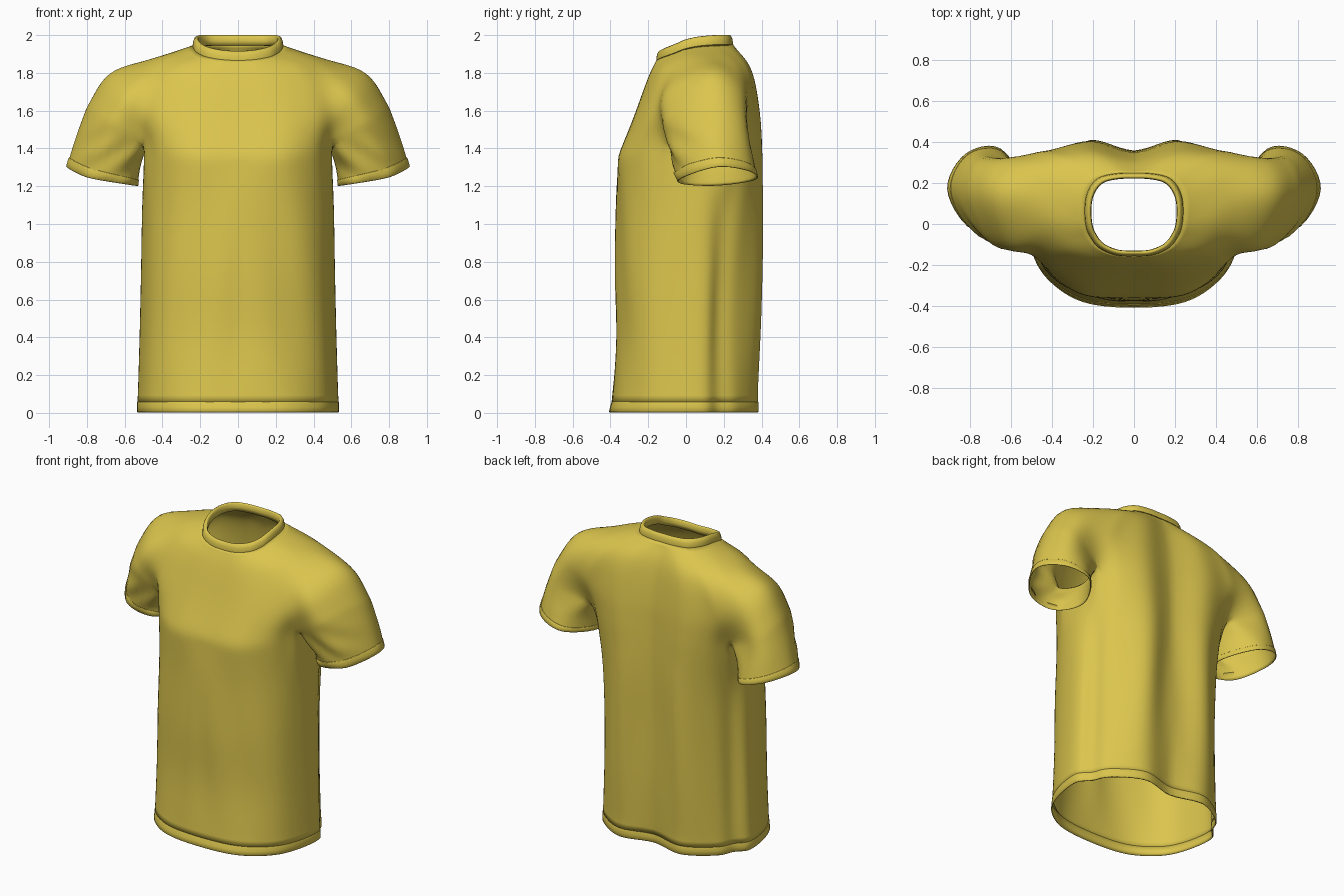
import bpy, bmesh, math
from mathutils import Vector as V

if "Cube" in bpy.data.objects:
    bpy.data.objects.remove(bpy.data.objects["Cube"])

N, M = 6, 7          # samples per control segment around / along the cloth

fabric = bpy.data.materials.new("yellow fabric")
fabric.diffuse_color = (0.71, 0.56, 0.075, 1)
fabric.use_nodes = True
fabric.node_tree.nodes["Principled BSDF"].inputs["Base Color"].default_value = fabric.diffuse_color


def ghost(p, q):
    # phantom end point: mirrored on the centre line, otherwise extrapolated
    if abs(p.x) < 1e-6 and q.x > 1e-3:
        return V((-q.x, q.y, q.z))
    return 2 * p - q


def spline(pts, n, closed=False):
    pts = [V(p) for p in pts]
    if closed:
        ext = [pts[-1]] + pts + pts[:2]
    else:
        ext = [ghost(pts[0], pts[1])] + pts + [ghost(pts[-1], pts[-2])]
    out = []
    for a, b, c, d in zip(ext, ext[1:], ext[2:], ext[3:]):
        for i in range(n):
            t = i / n
            out.append(0.5 * (2 * b + (c - a) * t + (2 * a - 5 * b + 4 * c - d) * t * t
                              + (3 * b - a - 3 * c + d) * t ** 3))
    out.append(ext[-2].copy())
    return out


def loft(rings, m=M):
    return [list(r) for r in zip(*[spline(col, m) for col in zip(*rings)])]


def cloth(name, grids, thickness, relax=0):
    bm = bmesh.new()
    for rows in grids:
        vs = [[bm.verts.new(p) for p in row] for row in rows]
        for r0, r1 in zip(vs, vs[1:]):
            for i in range(len(r0) - 1):
                bm.faces.new((r0[i], r0[i + 1], r1[i + 1], r1[i]))
    bmesh.ops.remove_doubles(bm, verts=bm.verts, dist=1e-4)
    inner = [v for v in bm.verts if not v.is_boundary]
    for _ in range(relax):
        bmesh.ops.smooth_vert(bm, verts=inner, factor=.5, use_axis_x=True,
                              use_axis_y=True, use_axis_z=True)
    bmesh.ops.recalc_face_normals(bm, faces=bm.faces)
    for f in bm.faces:
        f.smooth = True
    me = bpy.data.meshes.new(name)
    bm.to_mesh(me)
    bm.free()
    me.materials.append(fabric)
    ob = bpy.data.objects.new(name, me)
    bpy.context.collection.objects.link(ob)
    mir = ob.modifiers.new("mirror", 'MIRROR')
    mir.merge_threshold = 0.0005
    sol = ob.modifiers.new("thickness", 'SOLIDIFY')
    sol.thickness, sol.offset = thickness, 0
    return ob


# Yoke: half rings from centre front, over the shoulder, to centre back
neck = [(0, -.155, 1.865), (.09, -.15, 1.87), (.17, -.115, 1.885), (.213, -.06, 1.905),
        (.232, -.01, 1.925), (.238, .06, 1.94), (.232, .13, 1.947), (.205, .19, 1.95),
        (.16, .228, 1.95), (.08, .245, 1.95), (0, .247, 1.95)]
upper = [(0, -.20, 1.77), (.16, -.195, 1.775), (.29, -.16, 1.79), (.37, -.11, 1.815),
         (.43, 0, 1.86), (.46, .13, 1.872), (.45, .245, 1.855), (.39, .315, 1.825),
         (.31, .335, 1.82), (.18, .343, 1.82), (0, .305, 1.82)]
chest = [(0, -.28, 1.55), (.23, -.272, 1.56), (.40, -.215, 1.58), (.495, -.15, 1.61),
         (.595, -.10, 1.71), (.68, .13, 1.80), (.64, .295, 1.73), (.51, .34, 1.63),
         (.40, .36, 1.61), (.22, .39, 1.6), (0, .34, 1.6)]
armpit = [(0, -.355, 1.36), (.24, -.35, 1.36), (.41, -.24, 1.39), (.50, -.10, 1.44),
          (.68, -.115, 1.55), (.80, .14, 1.625), (.735, .325, 1.54), (.505, .27, 1.43),
          (.40, .345, 1.405), (.22, .405, 1.4), (0, .35, 1.4)]
yoke = loft([spline(k, N) for k in (neck, upper, chest, armpit)])
split = yoke[-1]
a, b = 3 * N, 7 * N
under = spline([split[a], (.492, .10, 1.385), split[b]], N)

# Torso: below the armpits the yoke front and back join under each arm;
# lower down the side forms a ridge with the back panel tucked in behind it
PLAIN = [(0, -1), (.48, -.93), (.8, -.64), (.97, -.24), (1, .2),
         (.93, .52), (.77, .81), (.43, 1), (0, .88)]
FOLDED = [(0, -1), (.47, -.93), (.79, -.66), (.94, -.3), (1, .22),
          (.875, .43), (.775, .70), (.42, 1), (0, .88)]


def section(z, w, front, back, fold):
    pts = []
    for p, q in zip(PLAIN, FOLDED):
        x, y = (p[i] * (1 - fold) + q[i] * fold for i in (0, 1))
        pts.append((x * w, y * (front if y < 0 else back), z))
    return spline(pts, N)


def drape(p):
    fade = math.sin(math.pi * min(1, max(0, (p.z - .06) / 1.25)))
    lean = p.x + .12 * p.z
    wave = .008 * fade * math.sin(lean * 21 + 1) * min(1, abs(p.y) / .2)
    return p + V((0, wave, 0))


torso = loft([split[:a] + under + split[b + 1:], section(1.1, .505, .367, .407, .45),
              section(.75, .512, .372, .402, .9), section(.4, .52, .367, .395, 1),
              section(.055, .53, .392, .38, .85)], 9)
torso = [torso[0]] + [[drape(p) for p in row] for row in torso[1:]]

# Sleeves: closed rings from the arm opening to the cuff
sleeve_mid = [(.57, -.05, 1.33), (.75, -.06, 1.405), (.86, .15, 1.46), (.79, .33, 1.41),
              (.61, .325, 1.33), (.518, .14, 1.30)]
sleeve_end = [(.61, -.025, 1.215), (.80, -.015, 1.25), (.908, .17, 1.305), (.82, .34, 1.28),
              (.65, .365, 1.235), (.53, .16, 1.205)]
arm = split[a:b + 1] + under[::-1][1:]
sleeve = loft([arm, spline(sleeve_mid, N, True), spline(sleeve_end, N, True)], 9)
for k, row in enumerate(sleeve):          # bunched folds at the front of the arm
    fade = math.sin(math.pi * k / (len(sleeve) - 1))
    for p in row:
        front = max(0, min(1, (.12 - p.y) / .15))
        p.y += .022 * fade * front * math.sin(42 * (p.z + .7 * p.x))

cloth("shirt_body_and_sleeves", [yoke, torso, sleeve], .004, 4)

# Collar band: the neck ring carried up and folded inwards
cy = .045
collar = []
for s, dz in ((1.0, -.008), (1.005, .004), (.99, .028), (.955, .045), (.915, .05),
              (.885, .042), (.875, .02), (.885, -.005)):
    collar.append([V((p.x * s, cy + (p.y - cy) * s, p.z + dz)) for p in yoke[0]])
cloth("collar_band", [collar], .002)

# Bottom hem: turned-up band
hem = [section(z, .53 + d, .392 + d + f, .38 + d, .85) for z, d, f in
       ((.062, -.001, 0), (.056, .002, 0), (.03, .002, .007), (.006, .002, .013),
        (.002, -.002, .012), (.02, -.005, .006), (.06, -.005, 0))]
cloth("bottom_hem", [hem], .002)

# Sleeve cuffs: narrow band following the sleeve opening
mid = sum((V(p) for p in sleeve_end), V()) / 6
edge, above = sleeve[-1], sleeve[-4]
cuff = []
for t, s in ((.9, 1.0), (.85, 1.008), (.4, 1.008), (0, 1.006), (-.04, .995), (.3, .985), (.9, .985)):
    row = []
    for p, q in zip(edge, above):
        r = p.lerp(q, t)
        c = V((mid.x, mid.y, r.z))
        row.append(c + (r - c) * s)
    cuff.append(row)
cloth("sleeve_cuffs", [cuff], .002)
